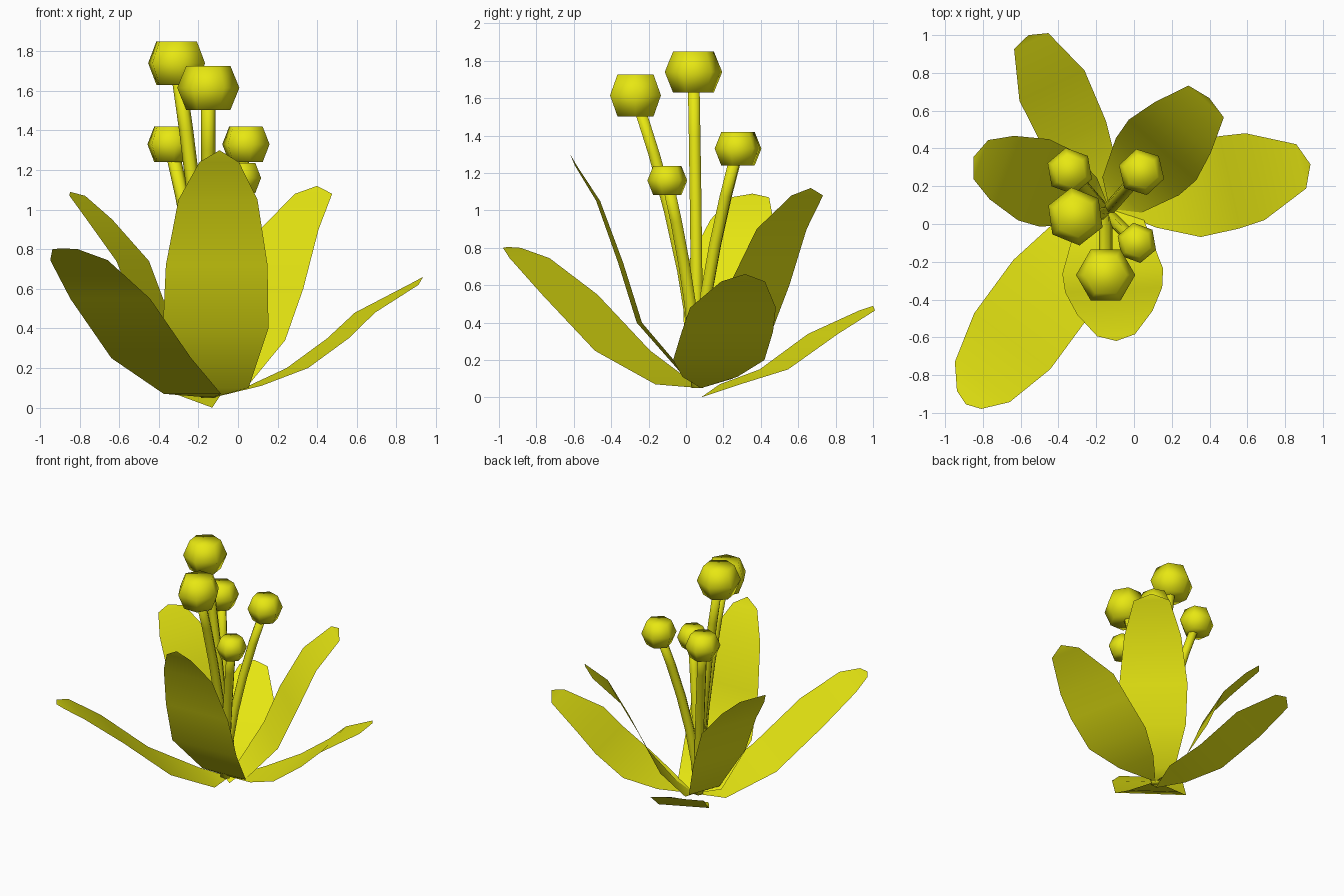
import bpy, bmesh
from math import cos, sin, radians, pi
from mathutils import Vector

cube = bpy.data.objects.get("Cube")
if cube:
    bpy.data.objects.remove(cube)

yellow = bpy.data.materials.new("bright_yellow")
yellow.use_nodes = True
colour = (0.8, 0.8, 0.006, 1)
yellow.diffuse_color = colour
yellow.node_tree.nodes["Principled BSDF"].inputs["Base Color"].default_value = colour

ROOT = Vector((-0.13, 0.08, 0.05))


def finish(bm, name):
    """Turn a bmesh into a smooth yellow object."""
    mesh = bpy.data.meshes.new(name)
    for f in bm.faces:
        f.smooth = True
    bm.to_mesh(mesh)
    bm.free()
    mesh.materials.append(yellow)
    obj = bpy.data.objects.new(name, mesh)
    bpy.context.collection.objects.link(obj)
    return obj


def leaf(name, azimuth, stations, tip, base_z=0.05):
    """Thin blade: stations are (reach, height, half width) along its bend."""
    a = radians(azimuth)
    out = Vector((cos(a), sin(a), 0))
    side = Vector((-sin(a), cos(a), 0))
    bm = bmesh.new()

    def vert(reach, z, w=0):
        p = ROOT + out * reach + side * w
        return bm.verts.new((p.x, p.y, z))

    start = vert(0, base_z)
    rows = [(vert(r, z, w), vert(r, z, -w)) for r, z, w in stations]
    end = vert(*tip)
    bm.faces.new((start, rows[0][1], rows[0][0]))
    for (l0, r0), (l1, r1) in zip(rows, rows[1:]):
        bm.faces.new((l0, r0, r1, l1))
    bm.faces.new((rows[-1][0], rows[-1][1], end))
    finish(bm, name)


def tube(name, rings, sides=6, turn=0.0):
    """Skin horizontal rings, given as (centre, radius), and cap both ends."""
    bm = bmesh.new()
    loops = []
    for c, r in rings:
        angles = [turn + 2 * pi * i / sides for i in range(sides)]
        loops.append([bm.verts.new((c.x + r * cos(a), c.y + r * sin(a), c.z)) for a in angles])
    for lo, hi in zip(loops, loops[1:]):
        for i in range(sides):
            j = (i + 1) % sides
            bm.faces.new((lo[i], lo[j], hi[j], hi[i]))
    bm.faces.new(loops[0][::-1])
    bm.faces.new(loops[-1])
    return finish(bm, name)


def flower(name, x, y, z, radius, turn):
    """Curved stem carrying a faceted round bud."""
    centre = Vector((x, y, z))
    root = Vector((-0.15, 0.06, 0.05))
    stem = []
    for i in range(6):
        t = i / 5
        p = root.lerp(centre, t ** 1.6)
        p.z = root.z + (z - root.z) * t
        stem.append((p, 0.036))
    tube(name + "_stem", stem)
    k = 0.71 * radius
    up = Vector((0, 0, k))
    tube(name + "_bud", [(centre - up, k), (centre, radius), (centre + up, k)],
         turn=radians(turn))


# Leaves
leaf("front_leaf", -87, [(0.07, 0.1, 0.18), (0.33, 0.4, 0.267), (0.43, 0.72, 0.257),
                         (0.55, 1.05, 0.2), (0.67, 1.24, 0.1)], (0.7, 1.3))
leaf("front_right_leaf", 233.7, [(0.17, 0.07, 0.18), (0.52, 0.25, 0.25), (0.87, 0.55, 0.25),
                                 (1.137, 0.745, 0.18), (1.255, 0.8, 0.08)], (1.284, 0.805))
leaf("left_leaf", 12.5, [(0.22, 0.11, 0.15), (0.44, 0.2, 0.25), (0.65, 0.35, 0.25),
                         (0.79, 0.48, 0.235), (1.04, 0.62, 0.12)], (1.09, 0.66))
leaf("back_left_leaf", 48, [(0.1, 0.1, 0.14), (0.3, 0.34, 0.225), (0.42, 0.6, 0.24),
                            (0.58, 0.9, 0.2), (0.765, 1.08, 0.126)], (0.79, 1.12))
leaf("right_leaf", 159, [(0.12, 0.12, 0.13), (0.31, 0.45, 0.22), (0.43, 0.74, 0.23),
                         (0.61, 0.95, 0.18), (0.73, 1.07, 0.11)], (0.77, 1.09))
leaf("back_right_leaf", 115, [(0.17, 0.07, 0.13), (0.43, 0.15, 0.18), (0.72, 0.34, 0.19),
                              (0.98, 0.465, 0.1)], (1.015, 0.49), base_z=0.0)

# Flowers
flower("tall_flower", -0.31, 0.04, 1.74, 0.155, 38)
flower("front_flower", -0.15, -0.27, 1.615, 0.157, 0)
flower("back_right_flower", -0.34, 0.28, 1.33, 0.125, 40)
flower("back_left_flower", 0.04, 0.275, 1.33, 0.125, 43)
flower("short_flower", 0.015, -0.1, 1.16, 0.108, 40)
